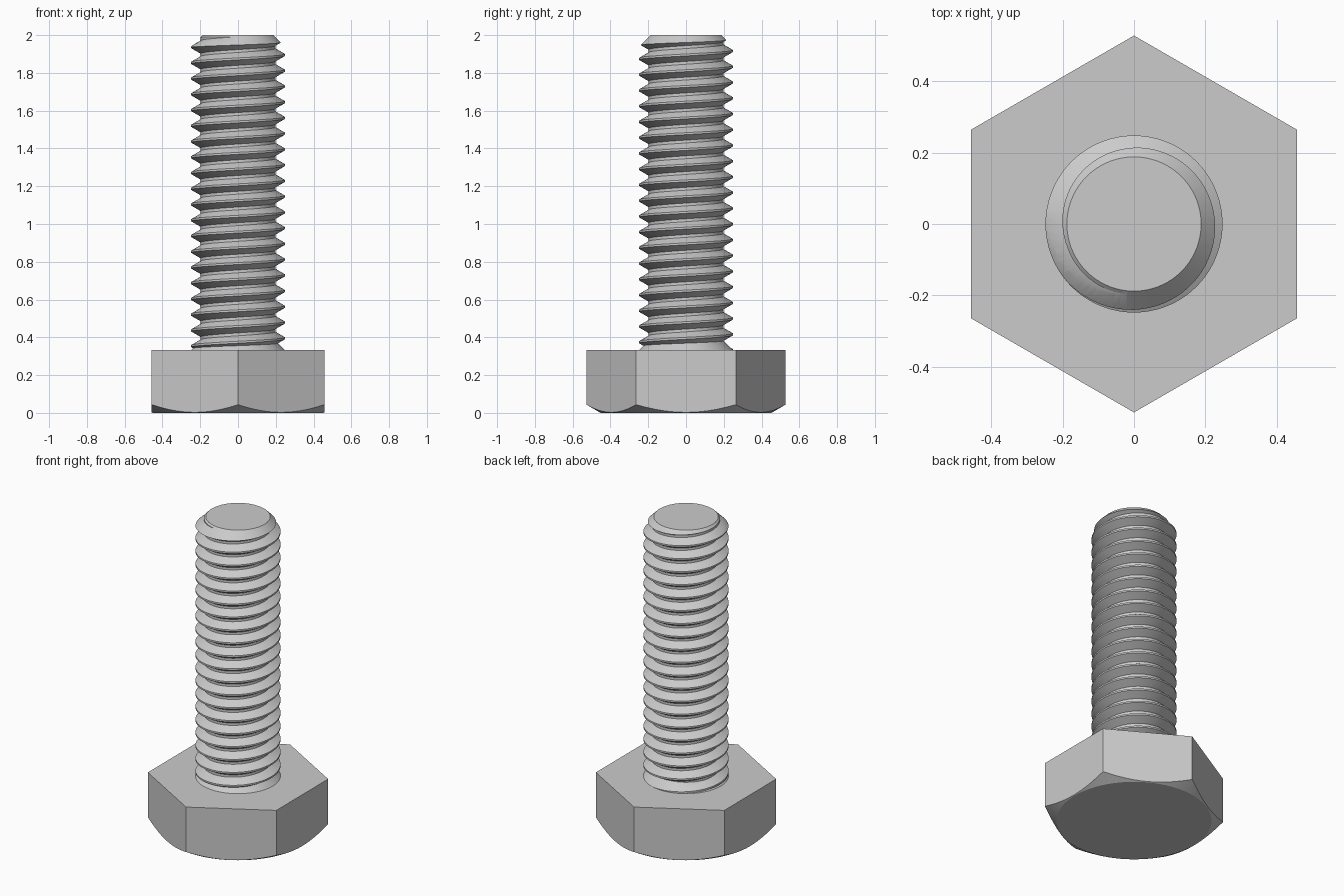
import bpy, bmesh, math

cube = bpy.data.objects.get("Cube")
if cube:
    bpy.data.objects.remove(cube, do_unlink=True)

HEAD_Z, TOP_Z = 0.333, 2.0
CREST, ROOT, PITCH = 0.248, 0.198, 1 / 12
APOTHEM = 0.457
SEG = 72

steel = bpy.data.materials.new("grey_steel")
steel.use_nodes = True
grey = (0.6, 0.6, 0.6, 1)
steel.diffuse_color = grey
steel.node_tree.nodes["Principled BSDF"].inputs["Base Color"].default_value = grey


def polar(r, a, z):
    return (r * math.cos(a), r * math.sin(a), z)


def make_object(name, bm):
    bmesh.ops.remove_doubles(bm, verts=bm.verts, dist=1e-5)
    bmesh.ops.recalc_face_normals(bm, faces=bm.faces)
    mesh = bpy.data.meshes.new(name)
    bm.to_mesh(mesh)
    bm.free()
    mesh.materials.append(steel)
    ob = bpy.data.objects.new(name, mesh)
    bpy.context.collection.objects.link(ob)
    return ob


def lathe(name, profile):
    """Closed solid of revolution from (radius, height) points."""
    bm = bmesh.new()
    rings = [[bm.verts.new(polar(r, math.tau * i / SEG, z)) for i in range(SEG)]
             for r, z in profile]
    for low, high in zip(rings, rings[1:]):
        for i in range(SEG):
            j = (i + 1) % SEG
            bm.faces.new((low[i], low[j], high[j], high[i]))
    bm.faces.new(rings[0])
    bm.faces.new(rings[-1])
    return make_object(name, bm)


def smooth(ob, angle):
    bpy.ops.object.select_all(action='DESELECT')
    ob.select_set(True)
    bpy.context.view_layer.objects.active = ob
    bpy.ops.object.shade_smooth_by_angle(angle=math.radians(angle))


# Hexagonal head, with a conical chamfer that leaves arcs under each flat
bm = bmesh.new()
STEPS = 12
rim_r = APOTHEM - 0.005
rim, arcs, corners = [], [], []
for side in range(6):
    arc = []
    for k in range(STEPS + 1):
        local = math.radians(60 * k / STEPS - 30)
        a = math.radians(60 * side) + local
        r = APOTHEM / math.cos(local)
        arc.append(bm.verts.new(polar(r, a, (r - rim_r) * math.tan(math.radians(30)))))
        if k < STEPS:
            rim.append(bm.verts.new(polar(rim_r, a, 0)))
    arcs.append(arc)
    corners.append(bm.verts.new(polar(arc[0].co.xy.length, math.radians(60 * side - 30), HEAD_Z)))
for side, arc in enumerate(arcs):
    bm.faces.new(arc + [corners[(side + 1) % 6], corners[side]])
    for k in range(STEPS):
        i = side * STEPS + k
        bm.faces.new((rim[i], rim[(i + 1) % len(rim)], arc[k + 1], arc[k]))
bm.faces.new(rim)
bm.faces.new(corners)
head = make_object("hex_head", bm)
smooth(head, 12)

# Right-handed helical thread, longer than needed at both ends
flank = (CREST - ROOT) * math.tan(math.radians(30))
half_crest = PITCH / 16
section = [(ROOT, -half_crest - flank), (CREST, -half_crest),
           (CREST, half_crest), (ROOT, half_crest + flank),
           (ROOT, PITCH - half_crest - flank)]
TURNS = 24
start_z = 1.895 - 21 * PITCH
bm = bmesh.new()
columns = []
for i in range(TURNS * SEG + 1):
    z0 = start_z + PITCH * i / SEG
    columns.append([bm.verts.new(polar(r, math.tau * i / SEG, z0 + dz)) for r, dz in section])
for a, b in zip(columns, columns[1:]):
    for k in range(len(section) - 1):
        bm.faces.new((a[k], b[k], b[k + 1], a[k + 1]))
bmesh.ops.remove_doubles(bm, verts=bm.verts, dist=1e-5)
ends = [bm.verts.new((0, 0, start_z - PITCH)),
        bm.verts.new((0, 0, start_z + (TURNS + 2) * PITCH))]
for e in [e for e in bm.edges if e.is_boundary]:
    tip = ends[0] if e.verts[0].co.z < 1 else ends[1]
    bm.faces.new((e.verts[0], e.verts[1], tip))
shank = make_object("threaded_shank", bm)

# Trim the thread to length with a chamfered point
trim = lathe("shank_trim", [(0.3, HEAD_Z - 0.04), (0.3, TOP_Z - 0.112), (0.188, TOP_Z)])
mod = shank.modifiers.new("trim", 'BOOLEAN')
mod.operation = 'INTERSECT'
mod.solver = 'EXACT'
mod.object = trim
bpy.ops.object.select_all(action='DESELECT')
shank.select_set(True)
bpy.context.view_layer.objects.active = shank
bpy.ops.object.modifier_apply(modifier=mod.name)
bpy.data.objects.remove(trim, do_unlink=True)
smooth(shank, 25)

# Flared collar where the shank meets the head
collar = lathe("shank_collar", [(CREST, HEAD_Z - 0.02), (CREST, HEAD_Z),
                                (ROOT - 0.01, HEAD_Z + CREST - ROOT + 0.01)])
smooth(collar, 25)
